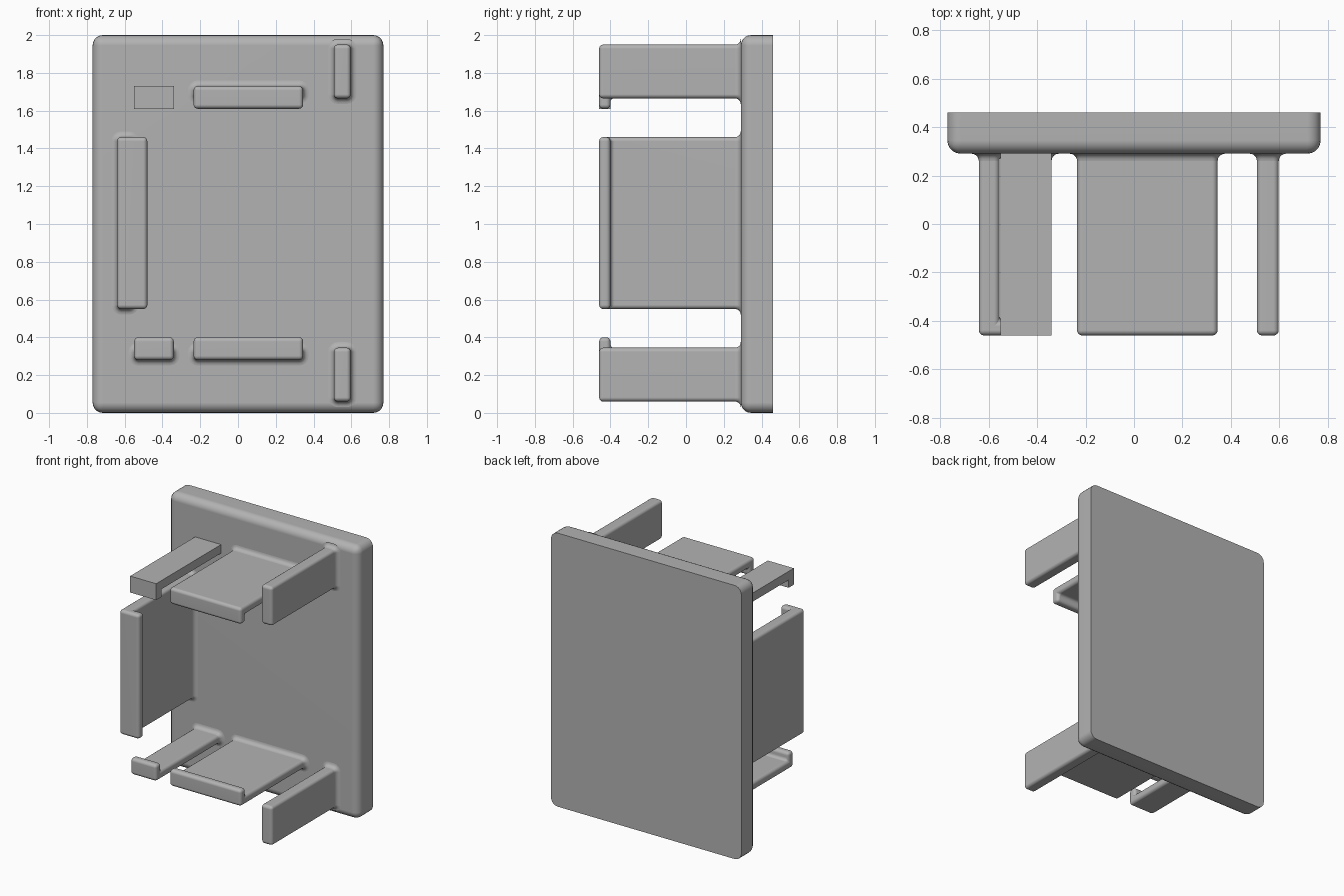
import bpy, bmesh, math

cube = bpy.data.objects.get("Cube")
if cube:
    bpy.data.objects.remove(cube, do_unlink=True)

grey = bpy.data.materials.new("plain grey")
grey.use_nodes = True
GREY = (0.45, 0.45, 0.45, 1)
grey.diffuse_color = GREY
grey.node_tree.nodes["Principled BSDF"].inputs["Base Color"].default_value = GREY

FACE_Y, BACK_Y, TIP_Y = 0.29, 0.46, -0.46   # plate face, plate back, clip tips
MID_Z = 1.005                               # height the upper parts mirror about


def finish(bm, name):
    """Turn a bmesh into a smoothly shaded object with crisp flat faces."""
    bmesh.ops.recalc_face_normals(bm, faces=bm.faces)
    mesh = bpy.data.meshes.new(name)
    bm.to_mesh(mesh)
    bm.free()
    mesh.materials.append(grey)
    mesh.shade_smooth()
    mesh.set_sharp_from_angle(angle=math.radians(35))
    obj = bpy.data.objects.new(name, mesh)
    bpy.context.collection.objects.link(obj)
    obj.modifiers.new("flat faces", "WEIGHTED_NORMAL").keep_sharp = True
    return obj


def extrude_profile(bm, points, offset):
    face = bm.faces.new([bm.verts.new(p) for p in points])
    new = bmesh.ops.extrude_face_region(bm, geom=[face])["geom"]
    verts = [v for v in new if isinstance(v, bmesh.types.BMVert)]
    bmesh.ops.translate(bm, verts=verts, vec=offset)
    bmesh.ops.recalc_face_normals(bm, faces=bm.faces)


def round_edges(bm, edges, radius, segments):
    bmesh.ops.bevel(bm, geom=edges, offset=radius, offset_type="OFFSET",
                    segments=segments, profile=0.5, affect="EDGES", clamp_overlap=True)


def arm(name, span, depth, hook, upright=False, rounded=True):
    """Arm reaching forward; span runs along it, depth is (outer, inner) side.
    The hook is how far the lip at the tip reaches past the inner side."""
    outer, inner = depth
    end = FACE_Y + (0.04 if rounded else 0)
    profile = [(outer, end), (outer, TIP_Y)]
    if hook is None:
        profile += [(inner, TIP_Y)]
    else:
        profile += [(hook, TIP_Y), (hook, TIP_Y + 0.06), (inner, TIP_Y + 0.06)]
    profile += [(inner, end)]

    def place(s, y, d):
        return (d, y, s) if upright else (s, y, d)

    bm = bmesh.new()
    extrude_profile(bm, [place(span[0], y, d) for d, y in profile],
                    place(span[1] - span[0], 0, 0))
    if rounded:
        buried = [e for e in bm.edges if all(v.co.y > FACE_Y for v in e.verts)]
        round_edges(bm, [e for e in bm.edges if e not in buried], 0.022, 4)
    finish(bm, name)
    if rounded:
        root_fillet(name + "_root", span, sorted(depth), place)


def root_fillet(name, span, depth, place, r=0.03, corner=0.022):
    """Concave skirt joining an arm to the plate."""
    bm = bmesh.new()
    rings = []
    for i in range(6):
        a = math.radians(18 * i)
        flare, y = r * (1 - math.cos(a)), FACE_Y - r + r * math.sin(a)
        ring = []
        for q in range(4):
            su = 1 if q in (0, 3) else 0
            sd = 1 if q in (0, 1) else 0
            cu = span[su] + (-corner if su else corner)
            cd = depth[sd] + (-corner if sd else corner)
            for k in range(5):
                t = math.radians(90 * q + 22.5 * k)
                ring.append(bm.verts.new(place(cu + (corner + flare) * math.cos(t), y,
                                               cd + (corner + flare) * math.sin(t))))
        rings.append(ring)
    for low, high in zip(rings, rings[1:]):
        for k in range(len(low)):
            n = (k + 1) % len(low)
            bm.faces.new((low[k], low[n], high[n], high[k]))
    # close the skirt so that its normals are unambiguous
    bm.faces.new(rings[0])
    bm.faces.new(rings[-1])
    finish(bm, name)


def flip(*heights):
    return tuple(2 * MID_Z - z for z in heights)


# Back plate: rounded everywhere except its rear rim
bm = bmesh.new()
w = 0.77
extrude_profile(bm, [(-w, BACK_Y, 0), (w, BACK_Y, 0), (w, BACK_Y, 2), (-w, BACK_Y, 2)],
                (0, FACE_Y - BACK_Y, 0))
round_edges(bm, [e for e in bm.edges if any(v.co.y < BACK_Y - 0.01 for v in e.verts)], 0.055, 5)
finish(bm, "back_plate")

# Wide hooked clips, below and above
wide, slab, lip = (-0.235, 0.345), (0.28, 0.343), 0.40
arm("lower_wide_clip", wide, slab, lip)
arm("upper_wide_clip", wide, flip(*slab), flip(lip)[0])

# Narrow hooked clips: the lower is rounded, the upper is square-edged
narrow = (-0.55, -0.34)
arm("lower_narrow_clip", narrow, slab, lip)
arm("upper_narrow_clip", narrow, flip(*slab), flip(lip)[0], rounded=False)

# Tall hooked clip on the right side
arm("side_clip", (0.55, 1.46), (-0.64, -0.555), -0.48, upright=True)

# Upright plain posts on the left side
post = (0.06, 0.345)
arm("lower_post", post, (0.507, 0.597), None, upright=True)
arm("upper_post", tuple(sorted(flip(*post))), (0.507, 0.597), None, upright=True)
